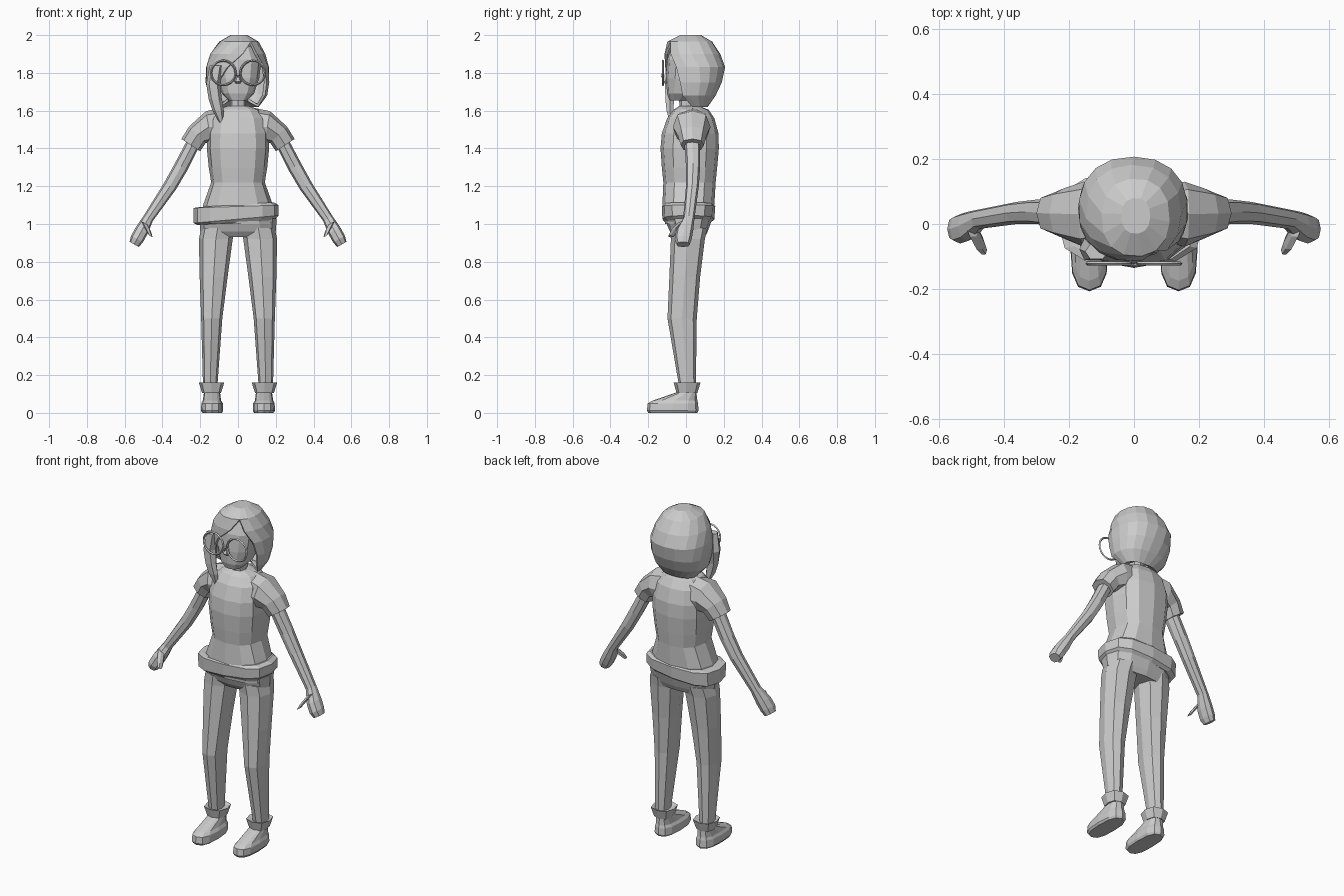
import bpy, bmesh
from math import sin, cos, pi, radians, copysign
from mathutils import Vector

cube = bpy.data.objects.get("Cube")
if cube:
    bpy.data.objects.remove(cube, do_unlink=True)

grey = bpy.data.materials.new("plain grey")
grey.use_nodes = True
grey.diffuse_color = (0.6, 0.6, 0.6, 1)
grey.node_tree.nodes["Principled BSDF"].inputs["Base Color"].default_value = (0.6, 0.6, 0.6, 1)


def finish(name, bm):
    bmesh.ops.remove_doubles(bm, verts=bm.verts, dist=0.0005)
    bmesh.ops.recalc_face_normals(bm, faces=bm.faces)
    mesh = bpy.data.meshes.new(name)
    bm.to_mesh(mesh)
    bm.free()
    mesh.materials.append(grey)
    ob = bpy.data.objects.new(name, mesh)
    bpy.context.collection.objects.link(ob)
    return ob


def skin(bm, rings, closed=True):
    """Join rows of points with quads."""
    rows = [[bm.verts.new(p) for p in ring] for ring in rings]
    n = len(rows[0])
    for r, s in zip(rows, rows[1:]):
        for i in range(n if closed else n - 1):
            j = (i + 1) % n
            bm.faces.new((r[i], r[j], s[j], s[i]))
    return rows


def loft(name, sections, sides=8, power=0.8, side=1):
    """Solid through sections (a, b, v): opposite points a, b and half-depth v."""
    rings = []
    for a, b, v in sections:
        ring = []
        for i in range(sides):
            t = 2 * pi * i / sides
            c, s = (copysign(abs(f) ** power, f) if abs(f) > 1e-6 else 0 for f in (cos(t), sin(t)))
            p = (a + b) / 2 + (a - b) / 2 * c + v * s
            ring.append((p.x * side, p.y, p.z))
        rings.append(ring)
    bm = bmesh.new()
    rows = skin(bm, rings)
    bm.faces.new(rows[0])
    bm.faces.new(rows[-1])
    return finish(name, bm)


def span(xa, za, xb, zb, y0, y1):
    y = (y0 + y1) / 2
    return Vector((xa, y, za)), Vector((xb, y, zb)), Vector((0, (y1 - y0) / 2, 0))


def flat(x0, x1, z, y0, y1):
    return span(x0, z, x1, z, y0, y1)


def level(z, hx, y0, y1):
    return flat(-hx, hx, z, y0, y1)


def arm_cut(x, z, w, y0, y1):
    return span(x + .87 * w, z + .49 * w, x - .87 * w, z - .49 * w, y0, y1)


# Torso, pelvis and tilted waistband
loft("shirt", [level(1.0, .195, -.11, .125), level(1.1, .185, -.125, .15),
               level(1.22, .142, -.12, .157), level(1.3, .155, -.128, .165),
               level(1.4, .165, -.135, .174), level(1.48, .163, -.128, .172),
               level(1.56, .145, -.1, .15), level(1.605, .11, -.065, .12),
               level(1.625, .06, -.035, .07)], 12)
loft("pelvis", [level(.93, .17, -.06, .1), level(.96, .2, -.085, .115),
                level(1.03, .205, -.115, .14)], 12)
loft("waistband", [span(.19, 1.02, -.215, .995, -.11, .13), span(.215, 1.045, -.235, 1.005, -.125, .15),
                   span(.215, 1.1, -.235, 1.085, -.128, .155), span(.19, 1.115, -.2, 1.09, -.12, .145)], 12, .7)

# Limbs, mirrored
for side, word in ((1, "left"), (-1, "right")):
    loft(word + "_sleeve", [span(.07, 1.618, .1, 1.4, -.05, .12), span(.17, 1.597, .14, 1.43, -.07, .13),
                            span(.26, 1.515, .17, 1.43, -.045, .11), span(.3, 1.45, .2, 1.385, -.028, .095)],
         8, .8, side)
    loft(word + "_arm", [arm_cut(.225, 1.45, .036, -.01, .075), arm_cut(.3, 1.305, .038, 0, .075),
                         arm_cut(.36, 1.2, .036, 0, .068), arm_cut(.475, 1.03, .028, -.015, .045),
                         arm_cut(.51, .965, .036, -.052, .038), arm_cut(.535, .92, .036, -.06, .03),
                         arm_cut(.55, .892, .028, -.05, .02)], 8, .8, side)
    loft(word + "_thumb", [arm_cut(.495, 1.005, .02, -.04, 0), arm_cut(.475, .965, .018, -.08, -.035),
                           arm_cut(.462, .935, .012, -.095, -.065)], 6, .8, side)
    loft(word + "_trouser_leg", [flat(.02, .195, .98, -.085, .115), flat(.028, .207, .92, -.08, .1),
                                 flat(.055, .203, .72, -.088, .075), flat(.083, .195, .5, -.098, .057),
                                 flat(.11, .185, .13, -.035, .052)], 8, .8, side)
    loft(word + "_cuff", [flat(.09, .19, .105, -.05, .06), flat(.073, .207, .16, -.065, .077),
                          flat(.1, .185, .15, -.035, .055)], 8, .75, side)
    loft(word + "_shoe", [flat(.085, .188, 0, -.2, .06), flat(.078, .196, .012, -.207, .066),
                          flat(.08, .194, .05, -.203, .064), flat(.09, .186, .066, -.175, .06),
                          flat(.095, .18, .11, -.045, .055)], 12, .75, side)

# Head and neck
loft("neck", [level(1.58, .05, -.03, .065), level(1.63, .042, -.035, .055), level(1.72, .045, -.04, .055)])
loft("head", [level(1.655, .05, -.088, .02), level(1.69, .085, -.1, .07), level(1.77, .112, -.106, .12),
              level(1.87, .125, -.1, .13), level(1.94, .09, -.075, .11)], 12)
loft("nose", [level(1.745, .014, -.115, -.09), level(1.755, .018, -.128, -.09),
              level(1.8, .008, -.11, -.09)], 6)

# Hair shell: each row is z, x range, y range, hairline angle on the left and right
hair_rows = [(2.0, -.04, .05, -.03, .08, 34, -34), (1.965, -.1, .11, -.1, .14, 34, -34),
             (1.9, -.148, .145, -.115, .182, 42, -8), (1.83, -.17, .165, -.116, .207, 56, 16),
             (1.75, -.172, .167, -.108, .19, 64, 36), (1.68, -.155, .155, -.085, .158, 66, 46),
             (1.62, -.1, .11, -.01, .115, 74, 66), (1.65, -.05, .05, .03, .075, 80, 80)]
rings = []
columns = 14
for z, x0, x1, y0, y1, left, right in hair_rows:
    ring = []
    for i in range(columns + 1):
        t = radians(left + (360 - right - left) * i / columns)
        s, c = (copysign(abs(f) ** .88, f) for f in (sin(t), cos(t)))
        ring.append(((x0 + x1) / 2 + (x1 - x0) / 2 * s, (y0 + y1) / 2 - (y1 - y0) / 2 * c, z))
    rings.append(ring)
bm = bmesh.new()
rows = skin(bm, rings, closed=False)
bm.faces.new(rows[0][:-1])
hair = finish("hair", bm)
shell = hair.modifiers.new("thickness", "SOLIDIFY")
shell.thickness = 0.015
shell.offset = -1

# Long lock hanging on the right of the face
loft("hair_lock", [flat(-.15, -.08, 1.84, -.11, -.06), flat(-.168, -.095, 1.74, -.115, -.04),
                   flat(-.155, -.085, 1.66, -.112, -.06), flat(-.135, -.075, 1.6, -.105, -.065),
                   flat(-.095, -.08, 1.53, -.085, -.07)], 6)

# Round glasses
for side, word in ((1, "left"), (-1, "right")):
    bpy.ops.mesh.primitive_torus_add(major_segments=20, minor_segments=4, major_radius=.065,
                                     minor_radius=.006, location=(side * .078, -.122, 1.8),
                                     rotation=(pi / 2, 0, 0))
    rim = bpy.context.object
    rim.name = word + "_glasses_rim"
    rim.data.materials.append(grey)
    loft(word + "_glasses_bridge", [span(0, 1.785, 0, 1.775, -.132, -.122),
                                    span(.018, 1.808, .018, 1.798, -.127, -.117)], 4, 1, side)
